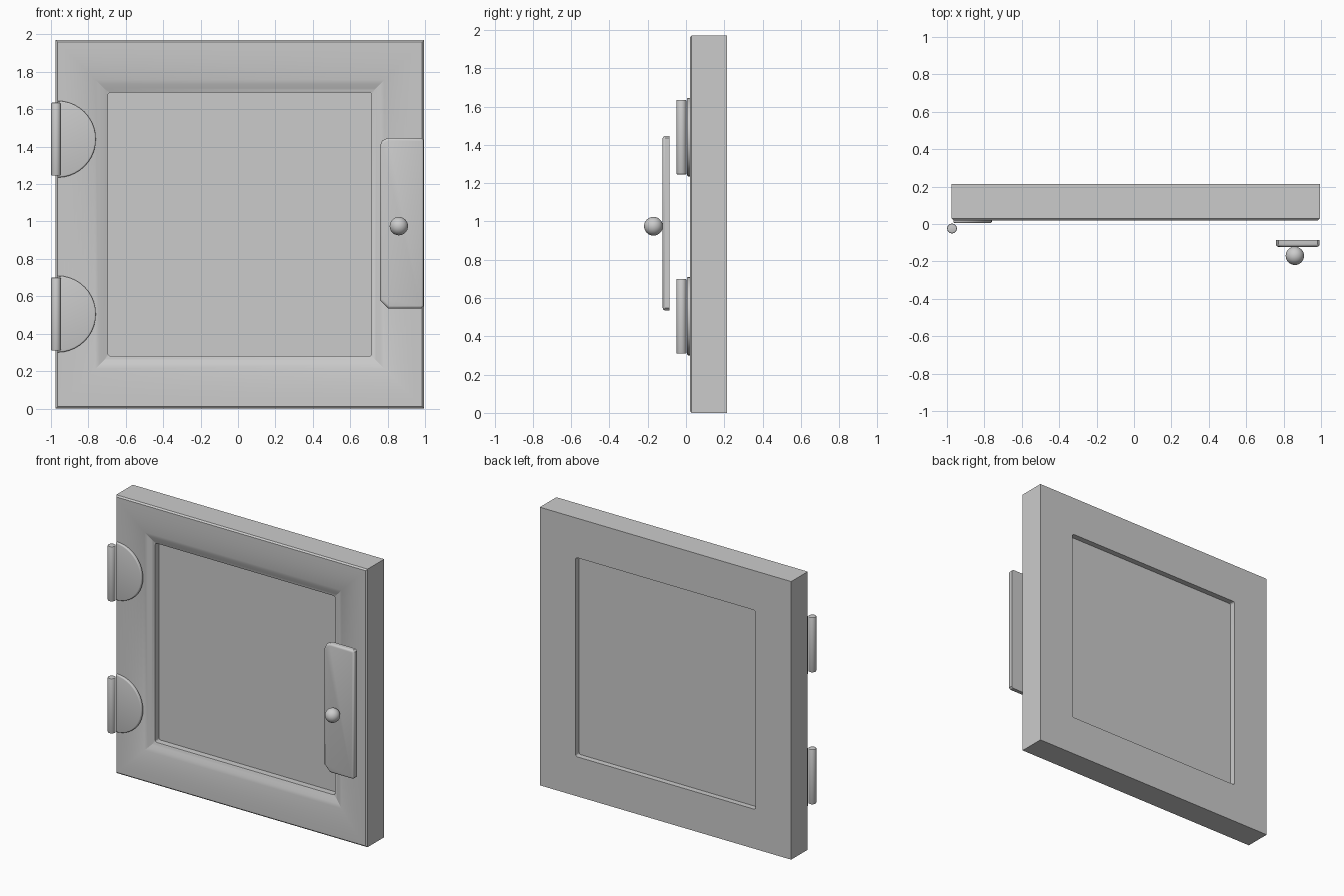
import bpy, bmesh, math

default = bpy.data.objects.get("Cube")
if default:
    bpy.data.objects.remove(default, do_unlink=True)

grey = bpy.data.materials.new("plain_grey")
grey.use_nodes = True
GREY = (0.6, 0.6, 0.6, 1)
grey.diffuse_color = GREY
grey.node_tree.nodes["Principled BSDF"].inputs["Base Color"].default_value = GREY

CX, CZ, HALF = 0.01, 0.985, 0.985      # door centre and half size
BACK, FRONT, BORDER = 0.215, 0.02, 0.28


def finish(name, bm, angle=25):
    """Turn a bmesh into a named, coloured, smooth-shaded object."""
    bmesh.ops.recalc_face_normals(bm, faces=bm.faces[:])
    mesh = bpy.data.meshes.new(name)
    bm.to_mesh(mesh)
    bm.free()
    mesh.materials.append(grey)
    obj = bpy.data.objects.new(name, mesh)
    bpy.context.collection.objects.link(obj)
    bpy.ops.object.select_all(action='DESELECT')
    obj.select_set(True)
    bpy.context.view_layer.objects.active = obj
    bpy.ops.object.shade_smooth_by_angle(angle=math.radians(angle))
    return obj


def plate(name, outline, y_front, y_back, bevel):
    """Extrude an x-z outline backwards and round its front rim."""
    bm = bmesh.new()
    face = bm.faces.new([bm.verts.new((x, y_front, z)) for x, z in outline])
    rim = face.edges[:]
    out = bmesh.ops.extrude_face_region(bm, geom=[face], use_keep_orig=True)
    for v in out["geom"]:
        if isinstance(v, bmesh.types.BMVert):
            v.co.y = y_back
    bmesh.ops.bevel(bm, geom=rim, offset=bevel, segments=3, profile=0.5,
                    affect='EDGES')
    return finish(name, bm, 35)


# Frame: mitred square rings swept through a convex moulding profile
steps = 12
profile = [(0, BACK), (0, FRONT + 0.01), (0.01, FRONT)]
for i in range(1, steps + 1):
    t = i / steps
    profile.append((0.01 + (BORDER - 0.01) * t, FRONT + 0.045 * t ** 2.5))
profile.append((BORDER, BACK))

bm = bmesh.new()
rings = []
for inset, y in profile:
    r = HALF - inset
    rings.append([bm.verts.new((CX + sx * r, y, CZ + sz * r))
                  for sx, sz in ((-1, -1), (1, -1), (1, 1), (-1, 1))])
for a, b in zip(rings, rings[1:] + rings[:1]):
    for k in range(4):
        n = (k + 1) % 4
        bm.faces.new((a[k], a[n], b[n], b[k]))
# Slightly rounded opening corners
corners = [bm.edges.get((u, v)) for u, v in zip(rings[-2], rings[-1])]
bmesh.ops.bevel(bm, geom=corners, offset=0.014, segments=3, profile=0.5,
                affect='EDGES')
finish("door_frame", bm, 20)

# Recessed centre panel
bm = bmesh.new()
bmesh.ops.create_cube(bm, size=1)
side = 2 * (HALF - BORDER) + 0.01
for v in bm.verts:
    v.co = (CX + v.co.x * side, 0.142 + v.co.y * 0.066, CZ + v.co.z * side)
finish("door_panel", bm)

# Hinges: half-round leaf and pin
for place, z in (("upper", 1.44), ("lower", 0.505)):
    arc = [(-0.965 + 0.205 * math.cos(a), z + 0.205 * math.sin(a))
           for a in (math.pi * (i / 20 - 0.5) for i in range(21))]
    plate(place + "_hinge_leaf", arc, 0.005, FRONT + 0.003, 0.008)

    bm = bmesh.new()
    bmesh.ops.create_cone(bm, cap_ends=True, segments=24, radius1=0.026,
                          radius2=0.026, depth=0.39)
    caps = [e for e in bm.edges if abs(e.verts[0].co.z - e.verts[1].co.z) < 0.01]
    bmesh.ops.bevel(bm, geom=caps, offset=0.005, segments=2, profile=0.5,
                    affect='EDGES')
    bmesh.ops.translate(bm, verts=bm.verts[:], vec=(-0.973, -0.024, z))
    finish(place + "_hinge_pin", bm, 35)

# Latch plate with cut corners, wider cuts on the inner side
x0, x1, z0, z1, cut, nip = 0.758, 0.993, 0.535, 1.447, 0.045, 0.012
latch = [(x0 + cut, z0), (x1 - nip, z0), (x1, z0 + nip), (x1, z1 - nip),
         (x1 - nip, z1), (x0 + cut, z1), (x0 + cut * 0.3, z1 - cut * 0.3),
         (x0, z1 - cut), (x0, z0 + cut)]
plate("latch_plate", latch, -0.122, -0.085, 0.014)

# Knob
bm = bmesh.new()
bmesh.ops.create_uvsphere(bm, u_segments=32, v_segments=16, radius=0.049)
bmesh.ops.translate(bm, verts=bm.verts[:], vec=(0.86, -0.17, 0.975))
finish("latch_knob", bm)
